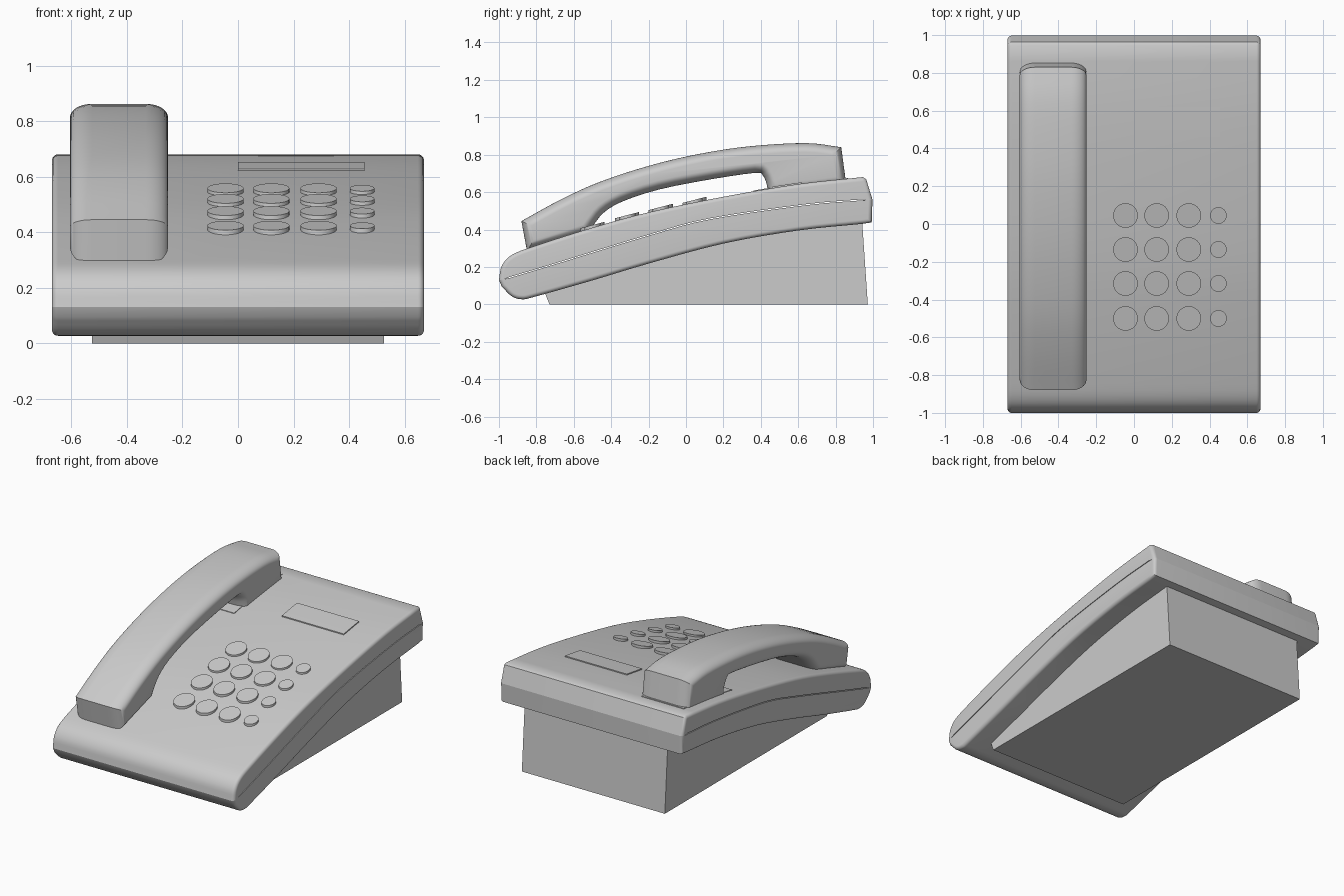
import bpy, bmesh, math
from mathutils import Vector, Matrix

cube = bpy.data.objects.get("Cube")
if cube:
    bpy.data.objects.remove(cube)

GREY = (0.6, 0.6, 0.6, 1)
plastic = bpy.data.materials.new("grey plastic")
plastic.use_nodes = True
plastic.diffuse_color = GREY
plastic.node_tree.nodes["Principled BSDF"].inputs["Base Color"].default_value = GREY


def vecs(points):
    return [Vector(p) for p in points]


def curve(points, steps=4):
    """Smooth open curve through (y, z) points."""
    p = vecs(points)
    p = [2 * p[0] - p[1]] + p + [2 * p[-1] - p[-2]]
    out = []
    for a, b, c, d in zip(p, p[1:], p[2:], p[3:]):
        for i in range(steps):
            t = i / steps
            out.append(0.5 * (2 * b + (c - a) * t + (2 * a - 5 * b + 4 * c - d) * t * t
                              + (3 * b - a - 3 * c + d) * t ** 3))
    return out + [p[-2]]


def inset(points, dist):
    """Move a counter-clockwise outline inward."""
    out = []
    for i, p in enumerate(points):
        e1 = (p - points[i - 1]).normalized()
        e2 = (points[(i + 1) % len(points)] - p).normalized()
        n = Vector((-e1.y - e2.y, e1.x + e2.x)).normalized()
        out.append(p + n * dist / max(0.6, n.dot(Vector((-e1.y, e1.x)))))
    return out


def finish(name, bm, smooth=True):
    bm.normal_update()
    mesh = bpy.data.meshes.new(name)
    bm.to_mesh(mesh)
    bm.free()
    mesh.materials.append(plastic)
    obj = bpy.data.objects.new(name, mesh)
    bpy.context.collection.objects.link(obj)
    if smooth:
        bpy.ops.object.select_all(action='DESELECT')
        bpy.context.view_layer.objects.active = obj
        obj.select_set(True)
        bpy.ops.object.shade_smooth_by_angle(angle=math.radians(35))


def slab(name, outline, x0, x1, round_x=0, round_in=0, segs=6, smooth=True, pick=list):
    """Counter-clockwise side outline extruded along x, with rounded rims.
    pick chooses the part of each inset outline to keep."""
    angles = [i / segs * math.pi / 2 for i in range(segs + 1)] if round_x else [0]
    rim = [(round_x * (1 - math.sin(a)), round_in * (1 - math.cos(a))) for a in angles]
    slices = [(x0 + dx, d) for dx, d in reversed(rim)] + [(x1 - dx, d) for dx, d in rim]
    bm = bmesh.new()
    rings = [[bm.verts.new((x, p.x, p.y)) for p in pick(inset(outline, d))] for x, d in slices]
    n = len(rings[0])
    for a, b in zip(rings, rings[1:]):
        for i in range(n):
            j = (i + 1) % n
            bm.faces.new((a[i], a[j], b[j], b[i]))
    bm.faces.new(rings[0][::-1])
    bm.faces.new(rings[-1])
    finish(name, bm, smooth)


# Body: curved wedge split into two shells along a seam
top = curve([(-1, 0.13), (-0.985, 0.205), (-0.93, 0.265), (-0.8, 0.315), (-0.5, 0.41),
             (-0.2, 0.492), (0.2, 0.575), (0.6, 0.643), (0.945, 0.68)])
back = vecs([(0.963, 0.67), (0.997, 0.56), (0.993, 0.438)])
under = curve([(0.94, 0.43), (0.6, 0.395), (0.2, 0.325), (-0.2, 0.218), (-0.5, 0.128),
               (-0.8, 0.043), (-0.875, 0.027), (-0.93, 0.042), (-0.985, 0.095)])
body = (top + back + under)[::-1]
seam = curve([(-0.94, 0.142), (-0.73, 0.205), (-0.19, 0.37), (0.13, 0.455), (0.64, 0.53), (0.94, 0.556)])
gap = Vector((0, 0.005))
split = len(under) + 1
slab("upper_shell", body, -0.67, 0.67, 0.022, 0.022,
     pick=lambda p: p[split:] + [s + gap for s in seam])
slab("lower_shell", body, -0.67, 0.67, 0.022, 0.022,
     pick=lambda p: p[:split + 1] + seam[::-1] + [p[-1]])


def surface(y):
    """Height of the body top."""
    for a, b in zip(top, top[1:]):
        if a.x <= y <= b.x:
            return a.y + (y - a.x) / (b.x - a.x) * (b.y - a.y)


def plate(name, x0, x1, y0, y1, height):
    """Thin plate that follows the body top."""
    line = [Vector((y, surface(y))) for y in (y0 + (y1 - y0) * i / 8 for i in range(9))]
    up = Vector((0, height))
    slab(name, [p - up * 0.2 for p in line] + [p + up for p in reversed(line)], x0, x1, smooth=False)


plate("label_plate", 0, 0.455, 0.46, 0.62, 0.007)
plate("ear_cradle", -0.59, -0.28, 0.36, 0.866, 0.004)

# Foot: wedge under the body
slab("foot", vecs([(-0.73, 0), (0.972, 0), (0.94, 0.47), (0.6, 0.43), (0.2, 0.36), (-0.2, 0.25),
                   (-0.5, 0.16), (-0.76, 0.075)]), -0.525, 0.525, smooth=False)

# Handset: arched grip with a block at each end
arch = curve([(-0.88, 0.445), (-0.67, 0.56), (-0.46, 0.655), (-0.19, 0.743),
              (0.075, 0.805), (0.34, 0.845), (0.64, 0.862), (0.83, 0.84)])
ear_end = vecs([(0.857, 0.64), (0.44, 0.59)])
grip = curve([(0.43, 0.65), (0.41, 0.69), (0.37, 0.703), (0.13, 0.668), (-0.14, 0.615),
              (-0.34, 0.55), (-0.44, 0.49), (-0.49, 0.43)], 3)
mouth_end = vecs([(-0.52, 0.385), (-0.85, 0.285)])
slab("handset", (arch + ear_end + grip + mouth_end)[::-1], -0.605, -0.252, 0.08, 0.048, 8)

# Keypad: upright keys with sloping tops, three large columns and one small
SLOPE = Matrix(((1, 0, 0, 0), (0, 1, 0, 0), (0, 0.26, 1, 0), (0, 0, 0, 1)))
for row, y in enumerate((0.045, -0.135, -0.315, -0.5)):
    for col, (x, r) in enumerate(((-0.045, 0.065), (0.12, 0.065), (0.29, 0.065), (0.447, 0.044))):
        bm = bmesh.new()
        place = Matrix.Translation((x, y, surface(y) - 0.011)) @ SLOPE
        bmesh.ops.create_cone(bm, cap_ends=True, segments=32, radius1=r, radius2=r,
                              depth=0.05, matrix=place)
        finish(f"key_{row + 1}_{col + 1}", bm)
